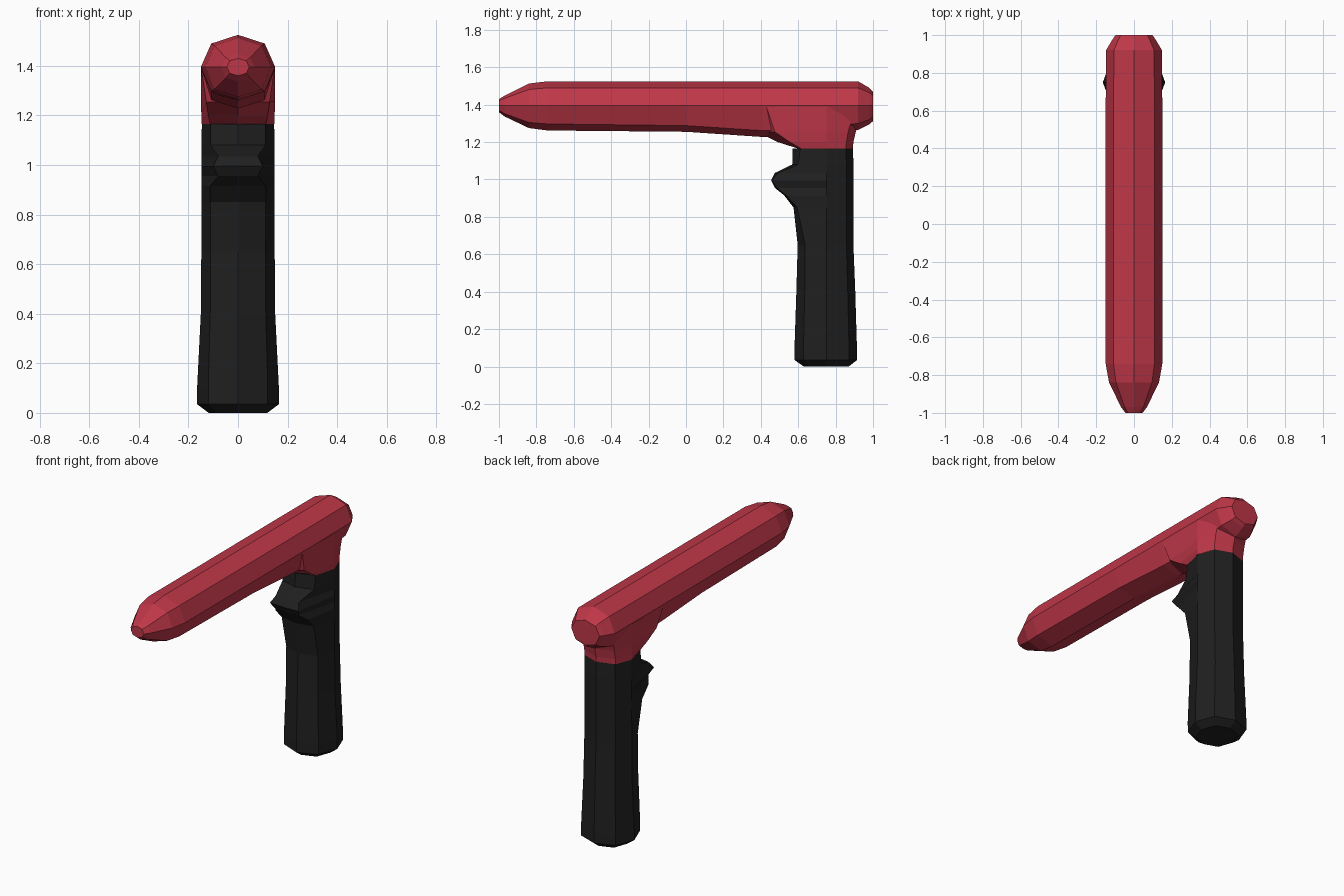
import bpy, bmesh


def material(name, rgb):
    m = bpy.data.materials.new(name)
    m.diffuse_color = (*rgb, 1)
    return m


red = material("crimson", (0.52, 0.038, 0.065))
black = material("soft_black", (0.014, 0.014, 0.014))


def loft(name, rings, mat):
    """Skin a stack of equal-sized rings and cap both ends."""
    bm = bmesh.new()
    loops = [[bm.verts.new(p) for p in ring] for ring in rings]
    n = len(loops[0])
    for a, b in zip(loops, loops[1:]):
        for i in range(n):
            j = (i + 1) % n
            bm.faces.new((a[i], a[j], b[j], b[i]))
    bm.faces.new(loops[0][::-1])
    bm.faces.new(loops[-1])
    bmesh.ops.recalc_face_normals(bm, faces=bm.faces)
    me = bpy.data.meshes.new(name)
    bm.to_mesh(me)
    bm.free()
    me.materials.append(mat)
    ob = bpy.data.objects.new(name, me)
    bpy.context.collection.objects.link(ob)
    return ob


def barrel_ring(y, half, top, diag_low, bottom):
    """Octagon across the barrel, corners on its axes."""
    zc, d = 1.395, half * 0.72
    zt = zc + (top - zc) * 0.73
    return [(0, y, top), (d, y, zt), (half, y, zc), (d, y, diag_low),
            (0, y, bottom), (-d, y, diag_low), (-half, y, zc), (-d, y, zt)]


def upright_ring(z, front, xd, yd, half, back):
    """Octagon around the handle with its own front shape."""
    yc = 0.75
    bx, by = half * 0.73, yc + (back - yc) * 0.74
    return [(0, front, z), (xd, yd, z), (half, yc, z), (bx, by, z),
            (0, back, z), (-bx, by, z), (-half, yc, z), (-xd, yd, z)]


# Long barrel: y, half width, top, lower diagonal, bottom
barrel = [
    (-1.0, 0.045, 1.43, 1.37, 1.36),
    (-0.97, 0.068, 1.448, 1.352, 1.337),
    (-0.84, 0.132, 1.513, 1.305, 1.275),
    (-0.74, 0.15, 1.525, 1.297, 1.262),
    (0.0, 0.15, 1.525, 1.288, 1.255),
    (0.40, 0.15, 1.525, 1.262, 1.228),
    (0.60, 0.15, 1.525, 1.262, 1.228),
    (0.92, 0.148, 1.525, 1.30, 1.265),
    (0.98, 0.112, 1.49, 1.32, 1.295),
    (1.0, 0.098, 1.47, 1.335, 1.312),
]
loft("barrel", [barrel_ring(*s) for s in barrel], red)

# Flared neck joining barrel to handle
neck = [
    (1.165, 0.60, 0.112, 0.615, 0.147, 0.892),
    (1.20, 0.49, 0.12, 0.555, 0.148, 0.895),
    (1.255, 0.38, 0.128, 0.475, 0.149, 0.908),
    (1.39, 0.36, 0.148, 0.43, 0.1495, 0.96),
]
loft("neck", [upright_ring(*s) for s in neck], red)

# Handle with the trigger bulge: z, front y, diagonal x and y, half width, back y
handle = [
    (0.0, 0.63, 0.085, 0.66, 0.118, 0.87),
    (0.035, 0.58, 0.12, 0.63, 0.165, 0.915),
    (0.10, 0.58, 0.12, 0.628, 0.165, 0.914),
    (0.40, 0.59, 0.112, 0.635, 0.15, 0.905),
    (0.65, 0.597, 0.11, 0.637, 0.148, 0.895),
    (0.85, 0.575, 0.112, 0.595, 0.147, 0.895),
    (0.915, 0.525, 0.112, 0.535, 0.147, 0.895),
    (0.955, 0.475, 0.08, 0.485, 0.147, 0.895),
    (0.995, 0.455, 0.10, 0.46, 0.147, 0.895),
    (1.035, 0.475, 0.08, 0.49, 0.147, 0.895),
    (1.08, 0.568, 0.11, 0.60, 0.147, 0.895),
    (1.166, 0.57, 0.11, 0.612, 0.146, 0.893),
]
loft("handle", [upright_ring(*s) for s in handle], black)
